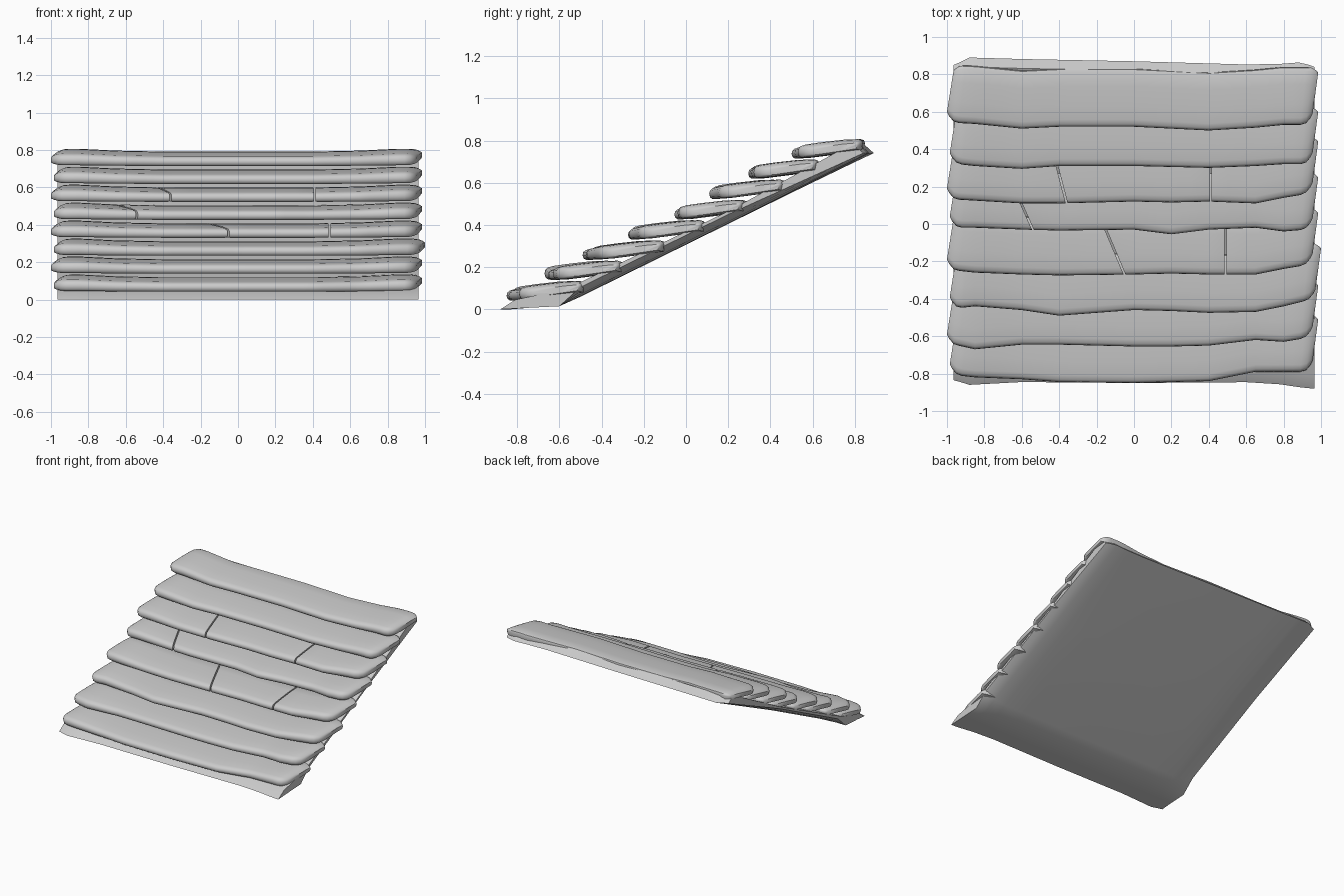
import bpy, bmesh

cube = bpy.data.objects.get("Cube")
if cube:
    bpy.data.objects.remove(cube, do_unlink=True)

grey = bpy.data.materials.new("weathered_grey")
grey.use_nodes = True
grey.diffuse_color = (0.6, 0.6, 0.6, 1)
shader = next(n for n in grey.node_tree.nodes if n.type == "BSDF_PRINCIPLED")
shader.inputs["Base Color"].default_value = grey.diffuse_color
shader.inputs["Roughness"].default_value = 0.8


def interp(x, xs, ys):
    """Piecewise linear value of ys at x."""
    if x <= xs[0]:
        return ys[0]
    for a, b, p, q in zip(xs, xs[1:], ys, ys[1:]):
        if x <= b:
            return p + (q - p) * (x - a) / (b - a)
    return ys[-1]


def loft(name, rings, angle):
    """Skin a row of closed rings, cap both ends and shade by angle."""
    bm = bmesh.new()
    rows = [[bm.verts.new(p) for p in ring] for ring in rings]
    count = len(rows[0])
    for a, b in zip(rows, rows[1:]):
        for i in range(count):
            j = (i + 1) % count
            bm.faces.new((a[i], a[j], b[j], b[i]))
    bm.faces.new(rows[0])
    bm.faces.new(rows[-1])
    bmesh.ops.recalc_face_normals(bm, faces=bm.faces)
    mesh = bpy.data.meshes.new(name)
    bm.to_mesh(mesh)
    bm.free()
    mesh.materials.append(grey)
    obj = bpy.data.objects.new(name, mesh)
    bpy.context.collection.objects.link(obj)
    bpy.ops.object.select_all(action="DESELECT")
    obj.select_set(True)
    bpy.context.view_layer.objects.active = obj
    bpy.ops.object.shade_smooth_by_angle(angle=angle)
    return obj


# Sloped backing slab: section runs along the underside, then back over the top
UNDER = [(-.87, 0), (-.74, .008), (-.6, .015), (-.5, .06), (.2, .405), (.87, .74)]
UPPER = [(.82, .785), (.78, .765), (.2, .465), (-.56, .1), (-.8, .045)]
SLAB_X = [-.965, -.93, -.88, -.78, -.6, 0, .6, .78, .88, .93, .965]
EDGE_X = [-.96, -.88, -.6, 0, .7, .9, .96]
BACK_SHIFT = [-.02, .02, .012, 0, -.02, -.005, -.03]
FRONT_SHIFT = [.035, .01, .025, .02, .025, -.005, -.01]


def slab_ring(x):
    curl = interp(abs(x), [.75, .88, .93, .965], [0, .012, .025, .045])
    ring = []
    for k, (y, z) in enumerate(UNDER + UPPER):
        under = 2 < k < len(UNDER)
        if y > .75:
            y += interp(x, EDGE_X, BACK_SHIFT)
        elif y < -.78:
            y += interp(x, EDGE_X, FRONT_SHIFT)
        ring.append((x, y, z + (curl if under and y < .8 else 0)))
    return ring


loft("backing_slab", [slab_ring(x) for x in SLAB_X], 0.8)

# Plank section: fraction of depth, height above the nose underside
PROFILE = [(.05, .002), (.015, .01), (0, .026), (.01, .042), (.045, .053),
           (.12, .06), (.35, .07), (.7, .082), (.93, .085), (.985, .08),
           (1, .068), (.98, .035), (.6, .02), (.2, .004)]
DEPTH = .31
FRONT_X = [-.94, -.85, -.6, -.4, 0, .2, .4, .65, .8, .92]


def plank_ring(x_front, x_back, fronts, base, end=0, cut=False):
    """One section; end tapers it at the plank tip, cut softens a joint."""
    ring = []
    for t, h in PROFILE:
        x = x_front + (x_back - x_front) * t
        y = interp(x, FRONT_X, fronts) + DEPTH * t
        plump = interp(abs(x), [.4, .65, .85], [.9, .96, 1.08])
        middle = .03 + .025 * t
        z = middle + (h - middle) * plump + (plump - 1) * .05
        if cut:
            z = middle + (z - middle) * .93
        z = middle + (z - middle) * (1 - .5 * end)
        y += end * (.06 * (1 - t) - .03 * t)
        ring.append((x, y, base + z))
    return ring


def plank(name, fronts, base, left, right, joints):
    """Build a course as one or more pieces parted by thin slanted joints."""
    gap = .005
    edges = [(left, left + .035)] + joints + [(right - .03, right)]
    for n, (a, b) in enumerate(zip(edges, edges[1:])):
        first, last = n == 0, n == len(edges) - 2
        rings = []
        if first:
            for inset, end in ((0, 1), (.012, .6), (.035, .15), (.065, 0)):
                rings.append(plank_ring(a[0] + inset, a[1] + inset, fronts, base, end))
        else:
            for inset, cut in ((gap, True), (gap + .008, False)):
                rings.append(plank_ring(a[0] + inset, a[1] + inset, fronts, base, 0, cut))
        low, high = max(a) + .07, min(b) - .07
        for x in [v / 20 for v in range(-18, 19)]:
            if low < x < high:
                rings.append(plank_ring(x, x, fronts, base))
        if last:
            for inset, end in ((.065, 0), (.035, .15), (.012, .6), (0, 1)):
                rings.append(plank_ring(b[0] - inset, b[1] - inset, fronts, base, end))
        else:
            for inset, cut in ((gap + .008, False), (gap, True)):
                rings.append(plank_ring(b[0] - inset, b[1] - inset, fronts, base, 0, cut))
        suffix = f"_piece_{n + 1}" if joints else ""
        loft(name + suffix, rings, 0.9)


# Front edge of each course sampled along its length, lowest course first
COURSES = [
    ([-.81, -.82, -.83, -.845, -.85, -.845, -.84, -.79, -.79, -.79], []),
    ([-.65, -.67, -.645, -.645, -.655, -.655, -.65, -.62, -.63, -.61], []),
    ([-.45, -.44, -.46, -.49, -.46, -.465, -.475, -.47, -.44, -.41], []),
    ([-.25, -.26, -.27, -.275, -.27, -.265, -.27, -.27, -.24, -.22],
     [(-.05, -.18), (.49, .49)]),
    ([-.02, -.02, -.03, -.035, -.03, -.055, -.03, -.02, -.04, -.03],
     [(-.54, -.68)]),
    ([.13, .125, .11, .11, .12, .115, .12, .11, .14, .16],
     [(-.36, -.44), (.41, .41)]),
    ([.32, .31, .295, .31, .31, .305, .3, .31, .32, .32], []),
    ([.54, .535, .51, .52, .52, .51, .5, .515, .53, .53], []),
]
for row, (fronts, joints) in enumerate(COURSES):
    base = .043 + .096 * row
    left = -1 if row % 2 else -.985
    right = 1 if row == 2 else .985
    plank(f"plank_course_{row + 1}", fronts, base, left, right, joints)
